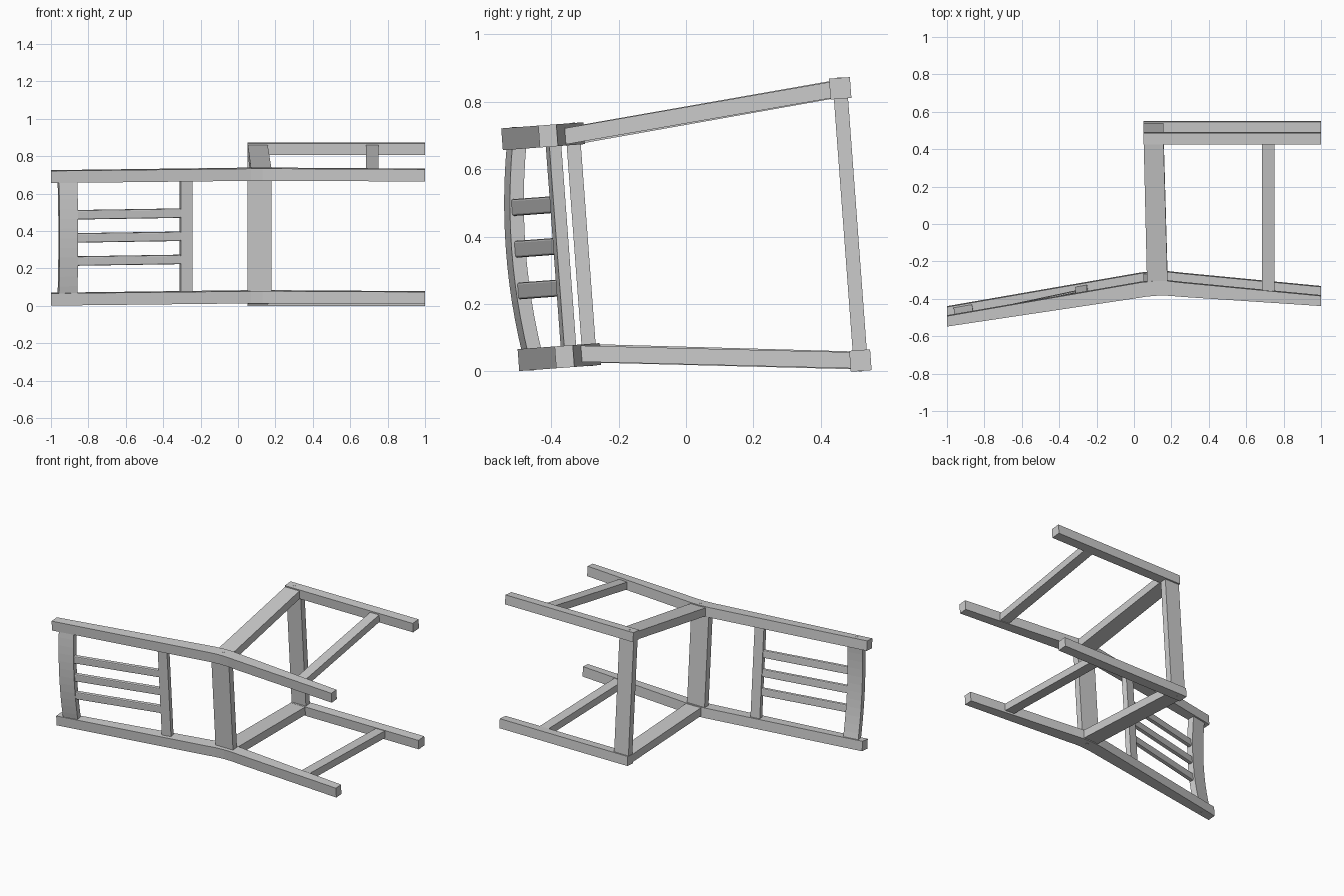
import bpy, bmesh, math
from mathutils import Matrix, Vector

if "Cube" in bpy.data.objects:
    bpy.data.objects.remove(bpy.data.objects["Cube"])

# Chair lying on its back: x = chair height axis, v = depth, w = width.
# The whole thing is rolled slightly about x so it rests on two legs.
ROLL = Matrix.Translation((0, 0, 0.40)) @ Matrix.Rotation(math.radians(4.25), 4, 'X')


def finish(name, bm, bevel=0):
    bmesh.ops.recalc_face_normals(bm, faces=bm.faces)
    me = bpy.data.meshes.new(name)
    bm.to_mesh(me)
    bm.free()
    ob = bpy.data.objects.new(name, me)
    bpy.context.collection.objects.link(ob)
    ob.matrix_world = ROLL
    if bevel:
        m = ob.modifiers.new("bevel", 'BEVEL')
        m.width, m.segments = bevel, 2
    return ob


def loft(name, sections, bevel=0):
    """Join a list of equal-sized closed sections into a capped solid."""
    bm = bmesh.new()
    rings = [[bm.verts.new(p) for p in s] for s in sections]
    for a, b in zip(rings, rings[1:]):
        for i in range(len(a)):
            j = (i + 1) % len(a)
            bm.faces.new((a[i], a[j], b[j], b[i]))
    bm.faces.new(rings[0])
    bm.faces.new(rings[-1])
    return finish(name, bm, bevel)


def rect(c, a, b):
    """Rectangle round c with half-axes a and b."""
    c, a, b = Vector(c), Vector(a), Vector(b)
    return [c - a - b, c + a - b, c + a + b, c - a + b]


def peg(name, c, axis):
    bm = bmesh.new()
    rot = Vector((0, 0, 1)).rotation_difference(Vector(axis)).to_matrix().to_4x4()
    bmesh.ops.create_cone(bm, cap_ends=True, segments=16, radius1=0.008, radius2=0.008,
                          depth=0.02, matrix=Matrix.Translation(c) @ rot)
    finish(name, bm)


# side profile of the back posts (x, v): back edge then front edge
post = [(-1, -.523), (0, -.373), (.07, -.362), (.13, -.357), (.19, -.358), (.26, -.364), (1, -.413),
        (1, -.359), (.25, -.287), (.18, -.279), (.11, -.279), (.04, -.286), (-1, -.467)]

for s, side in ((1, "upper"), (-1, "lower")):
    loft(f"back_post_{side}", [[(x, v, s * w) for x, v in post] for w in (.296, .361)])
    # front leg
    loft(f"front_leg_{side}", [rect((x, .489, s * .405), (0, .031, 0), (0, 0, .031)) for x in (.05, 1)])
    # side seat rail and side stretcher, splayed out towards the front
    loft(f"side_rail_{side}", [rect((.125, -.30, s * .325), (.055, 0, 0), (0, 0, .0275)),
                               rect((.105, .47, s * .403), (.053, 0, 0), (0, 0, .0265))])
    loft(f"side_stretcher_{side}", [rect((.717, -.35, s * .322), (.033, 0, 0), (0, 0, .024)),
                                    rect((.717, .47, s * .403), (.033, 0, 0), (0, 0, .024))])
    # joint pegs
    peg(f"crest_peg_{side}", (-.91, -.485, s * .352), (0, 0, 1))
    peg(f"seat_peg_{side}", (.13, -.312, s * .352), (0, 0, 1))
    peg(f"leg_peg_{side}", (.10, .489, s * .427), (0, 0, 1))

# seat rails
loft("front_seat_rail", [rect((.105, .489, w), (.053, 0, 0), (0, .021, 0)) for w in (-.39, .39)])
loft("back_seat_rail", [rect((.115, -.312, w), (.065, 0, 0), (0, .021, 0)) for w in (-.31, .31)])

# backrest rails lean with the posts; the crest bows backwards
lean = Vector((.985, .172, 0))
norm = Vector((-.172, .985, 0))
crest = []
for i in range(13):
    w = -.31 + .62 * i / 12
    bow = .026 * (1 - (w / .31) ** 2)
    crest.append(rect(Vector((-.912, -.481, w)) - norm * bow, lean * .05, norm * .021))
loft("crest_rail", crest)
loft("lower_back_rail", [rect((-.278, -.372, w), lean * .031, norm * .018) for w in (-.31, .31)])

# back slats with eased edges
for i in (-1, 0, 1):
    loft(f"back_slat_{i + 2}", [rect((-.89, -.503, i * .124), norm * .013, (0, 0, .025)),
                                rect((-.28, -.373, i * .124), norm * .013, (0, 0, .025))], bevel=.006)
